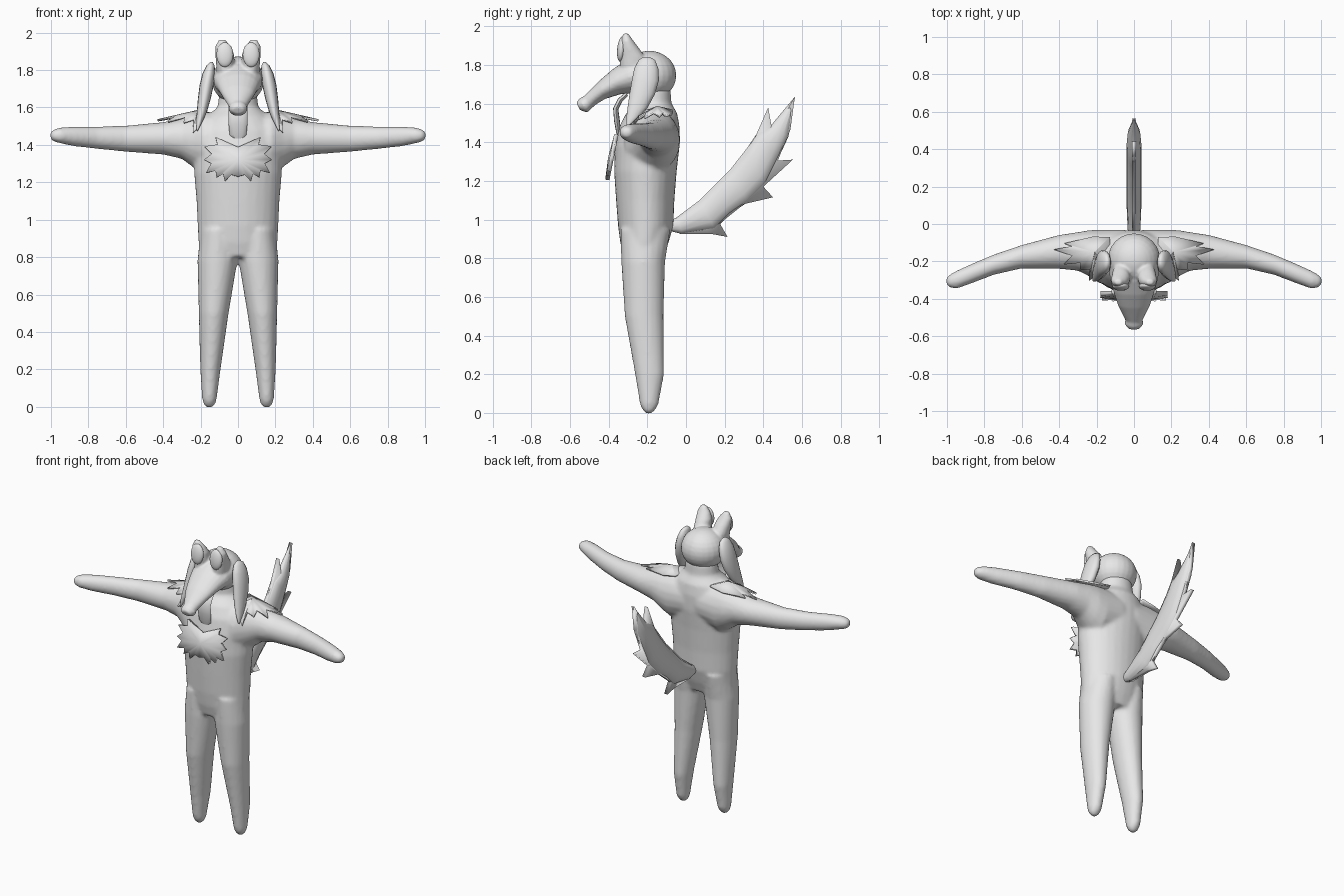
import bpy, bmesh, math
from mathutils import Vector, Matrix

fur = bpy.data.materials.new("light grey")
fur.diffuse_color = (0.8, 0.8, 0.8, 1)


def finish(name, bm, angle=40):
    """Turn a bmesh into a smooth shaded object."""
    bmesh.ops.recalc_face_normals(bm, faces=bm.faces)
    me = bpy.data.meshes.new(name)
    bm.to_mesh(me)
    bm.free()
    me.materials.append(fur)
    for p in me.polygons:
        p.use_smooth = True
    me.set_sharp_from_angle(angle=math.radians(angle))
    ob = bpy.data.objects.new(name, me)
    bpy.context.collection.objects.link(ob)
    return ob


def blend(ob, voxel, rounds):
    """Fuse overlapping volumes into one soft skin."""
    r = ob.modifiers.new("fuse", 'REMESH')
    r.mode = 'VOXEL'
    r.voxel_size = voxel
    r.use_smooth_shade = True
    s = ob.modifiers.new("soften", 'SMOOTH')
    s.factor = 0.5
    s.iterations = rounds


def loft(bm, rings, n=20):
    """Skin elliptical rings given as (centre, half axis u, half axis v)."""
    loops = []
    for c, u, v in rings:
        c, u, v = Vector(c), Vector(u), Vector(v)
        loops.append([bm.verts.new(c + u * math.cos(2 * math.pi * i / n) + v * math.sin(2 * math.pi * i / n))
                      for i in range(n)])
    for a, b in zip(loops, loops[1:]):
        for i in range(n):
            j = (i + 1) % n
            bm.faces.new((a[i], a[j], b[j], b[i]))
    bm.faces.new(loops[0][::-1])
    bm.faces.new(loops[-1])


def level(z, x0, x1, y0, y1):
    """Horizontal ring from its extents."""
    return ((x0 + x1) / 2, (y0 + y1) / 2, z), ((x1 - x0) / 2, 0, 0), (0, (y1 - y0) / 2, 0)


def slice_yz(top, low, rx, x=0):
    """Tilted ring spanning two side profile points."""
    t, l = Vector((x, *top)), Vector((x, *low))
    return (t + l) / 2, (rx, 0, 0), (t - l) / 2


def ball(bm, c, r, tilt=0):
    m = Matrix.Translation(c) @ Matrix.Rotation(tilt, 4, 'X') @ Matrix.Diagonal((*r, 1))
    bmesh.ops.create_uvsphere(bm, u_segments=24, v_segments=14, radius=1, matrix=m)


def tuft(name, pts, centre, thick, closed=True):
    """Thin spiky fur patch, fanned from its centre."""
    bm = bmesh.new()
    c = bm.verts.new(centre)
    vs = [bm.verts.new(p) for p in pts]
    for a, b in zip(vs, vs[1:] + vs[:1]):
        bm.faces.new((c, a, b))
    ob = finish(name, bm)
    s = ob.modifiers.new("thickness", 'SOLIDIFY')
    s.thickness = thick
    s.offset = 0
    return ob


# Body: torso, neck, arms and legs fused together
bm = bmesh.new()
loft(bm, [level(z, -w, w, a, b) for z, w, a, b in [
    (.80, .19, -.32, -.12), (.88, .212, -.34, -.09), (.97, .216, -.352, -.065),
    (1.1, .222, -.362, -.06), (1.25, .235, -.372, -.048), (1.38, .235, -.368, -.033),
    (1.48, .22, -.345, -.033), (1.55, .17, -.31, -.045), (1.60, .11, -.26, -.075),
    (1.68, .10, -.26, -.08)]], 28)
arm = [(.05, -.32, -.03, 1.27, 1.57), (.18, -.32, -.03, 1.24, 1.575), (.24, -.28, -.033, 1.28, 1.558),
       (.30, -.25, -.043, 1.325, 1.542), (.40, -.24, -.058, 1.348, 1.522), (.60, -.238, -.112, 1.363, 1.503),
       (.75, -.272, -.163, 1.378, 1.498), (.88, -.322, -.218, 1.393, 1.498), (.95, -.347, -.25, 1.408, 1.493),
       (.985, -.34, -.27, 1.417, 1.483), (1.004, -.325, -.285, 1.432, 1.468)]
leg = [(.95, .01, .20, -.34, -.08), (.78, .003, .217, -.335, -.108), (.5, .05, .21, -.317, -.116),
       (.2, .093, .202, -.264, -.113), (.04, .114, .192, -.238, -.143), (.012, .122, .183, -.222, -.162),
       (-.004, .138, .167, -.205, -.18)]
for s in (-1, 1):
    loft(bm, [((s * x, (a + b) / 2, (c + d) / 2), (0, (b - a) / 2, 0), (0, 0, (d - c) / 2))
              for x, a, b, c, d in arm])
    loft(bm, [level(z, s * x0, s * x1, a, b) for z, x0, x1, a, b in leg])
blend(finish("body", bm), .012, 5)

# Head: skull, long drooping snout with nose, and raised eyelids
bm = bmesh.new()
ball(bm, (0, -.19, 1.745), (.14, .14, .128))
loft(bm, [slice_yz(*r) for r in [
    ((-.22, 1.865), (-.20, 1.63), .135), ((-.31, 1.825), (-.27, 1.652), .13),
    ((-.38, 1.777), (-.34, 1.648), .11), ((-.45, 1.717), (-.42, 1.623), .086),
    ((-.50, 1.667), (-.47, 1.592), .06), ((-.53, 1.637), (-.495, 1.568), .046),
    ((-.55, 1.627), (-.51, 1.553), .051), ((-.568, 1.605), (-.548, 1.565), .032)]])
for s in (-1, 1):
    loft(bm, [level(z, s * (x - w), s * (x + w), a, b) for z, x, w, a, b in [
        (1.78, .068, .045, -.34, -.20), (1.84, .068, .05, -.345, -.21), (1.89, .072, .05, -.345, -.245),
        (1.925, .08, .042, -.338, -.272), (1.962, .085, .018, -.325, -.298)]], 16)
blend(finish("head", bm), .008, 3)

# Eyes
for s, side in ((-1, "right"), (1, "left")):
    bm = bmesh.new()
    ball(bm, (s * .07, -.334, 1.882), (.045, .022, .066), -.1)
    finish(side + "_eye", bm)

# Ears: hanging teardrops, rings as z, x extents, y extents
ear = [(1.842, .135, .150, -.22, -.19), (1.825, .125, .168, -.245, -.16), (1.78, .122, .19, -.268, -.143),
       (1.72, .130, .205, -.28, -.14), (1.65, .145, .214, -.292, -.16), (1.58, .165, .22, -.302, -.198),
       (1.53, .187, .223, -.308, -.24), (1.49, .207, .223, -.308, -.285), (1.475, .215, .222, -.306, -.298)]
for s, side in ((-1, "right"), (1, "left")):
    bm = bmesh.new()
    loft(bm, [level(z, s * x0, s * x1, a, b) for z, x0, x1, a, b in ear], 16)
    finish(side + "_ear", bm, 60)

# Tongue: curved strip below the jaw
bm = bmesh.new()
loft(bm, [slice_yz(*r) for r in [
    ((-.31, 1.66), (-.30, 1.64), .045), ((-.352, 1.625), (-.33, 1.61), .05),
    ((-.377, 1.575), (-.350, 1.57), .05), ((-.372, 1.51), (-.342, 1.51), .05),
    ((-.362, 1.455), (-.337, 1.455), .045), ((-.352, 1.425), (-.337, 1.425), .022)]], 12)
finish("tongue", bm, 60)

# Chest fur: mirrored spiky outline, leaning forward toward the bottom
half = [(.12, 1.44), (.11, 1.40), (.18, 1.39), (.14, 1.35), (.18, 1.32), (.143, 1.30),
        (.17, 1.25), (.12, 1.262), (.115, 1.225), (.08, 1.245), (.07, 1.205), (.035, 1.24)]
outline = [(0, 1.385)] + half + [(0, 1.23)] + [(-x, z) for x, z in half[::-1]]
tuft("chest_fur", [(x, -.36 - (1.44 - z) * .2, z) for x, z in outline], (0, -.392, 1.32), .022)

# Shoulder fur: spiky capes draped over the upper arms
cape = [(.13, -.07), (.22, -.07), (.37, -.105), (.33, -.12), (.43, -.137), (.33, -.168), (.375, -.215),
        (.285, -.205), (.29, -.245), (.235, -.24), (.24, -.30), (.19, -.27), (.13, -.26)]
for s, side in ((-1, "right"), (1, "left")):
    tuft(side + "_shoulder_fur",
         [(s * x, y, 1.582 - .2 * (x - .18) - 4.5 * (y + .15) ** 2) for x, y in cape],
         (s * .21, -.15, 1.582), .012)

# Tail: rounded core plus ragged fur fringe
bm = bmesh.new()
loft(bm, [slice_yz(*r) for r in [
    ((-.09, .99), (-.08, .94), .022), ((-.04, 1.015), (-.02, .925), .034), ((.07, 1.10), (.15, .95), .04),
    ((.15, 1.18), (.23, 1.03), .04), ((.23, 1.26), (.32, 1.09), .04), ((.31, 1.36), (.41, 1.18), .04),
    ((.37, 1.45), (.475, 1.31), .04), ((.43, 1.475), (.53, 1.43), .034), ((.562, 1.634), (.563, 1.628), .003)]], 12)
finish("tail", bm, 60)
fringe = [(-.03, .925), (.135, .925), (.215, .91), (.175, .98), (.30, 1.08), (.45, 1.115), (.40, 1.17),
          (.553, 1.31), (.475, 1.305), (.54, 1.465), (.563, 1.635), (.45, 1.44), (.425, 1.58), (.355, 1.42),
          (.23, 1.26), (.07, 1.10), (-.05, 1.01)]
bm = bmesh.new()
bm.faces.new([bm.verts.new((0, y, z)) for y, z in fringe])
ob = finish("tail_fringe", bm)
sol = ob.modifiers.new("thickness", 'SOLIDIFY')
sol.thickness = .024
sol.offset = 0
